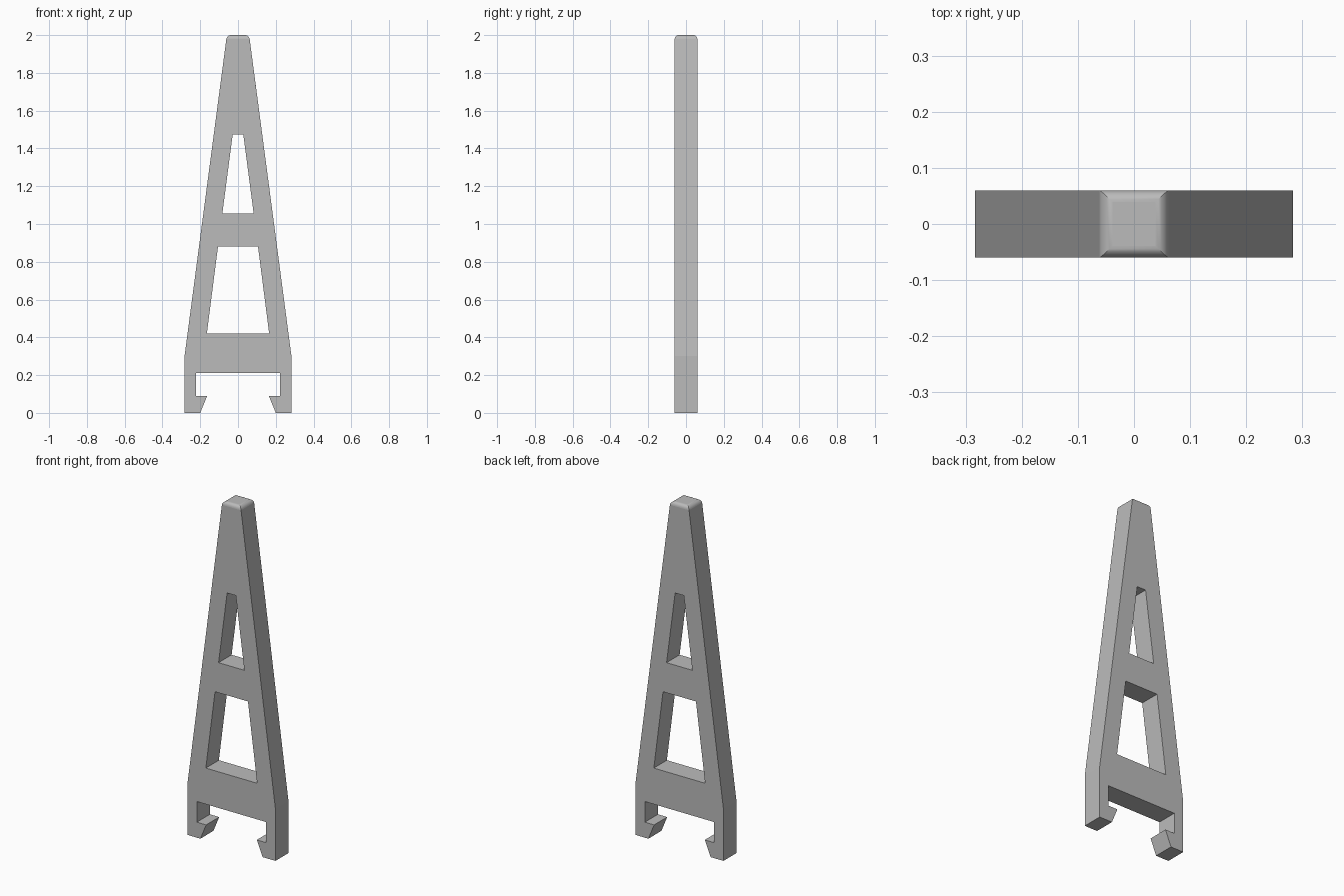
import bpy
import bmesh
import math

if "Cube" in bpy.data.objects:
    bpy.data.objects.remove(bpy.data.objects["Cube"], do_unlink=True)

HALF_DEPTH = 0.06

grey = bpy.data.materials.new("plain_grey")
grey.use_nodes = True
grey.diffuse_color = (0.5, 0.5, 0.5, 1)
grey.node_tree.nodes["Principled BSDF"].inputs["Base Color"].default_value = (0.5, 0.5, 0.5, 1)


def extruded(name, half_profile, half_depth, rounding=0):
    """Mirror a half outline (x, z) across x = 0 and extrude it along y."""
    outline = half_profile + [(-x, z) for x, z in reversed(half_profile)]
    bm = bmesh.new()
    face = bm.faces.new([bm.verts.new((x, -half_depth, z)) for x, z in outline])
    moved = bmesh.ops.extrude_face_region(bm, geom=[face])["geom"]
    for v in moved:
        if isinstance(v, bmesh.types.BMVert):
            v.co.y = half_depth
    bmesh.ops.recalc_face_normals(bm, faces=bm.faces)
    if rounding:
        top = max(v.co.z for v in bm.verts)
        edges = [e for e in bm.edges if all(v.co.z > top - 1e-4 for v in e.verts)]
        rounded = bmesh.ops.bevel(bm, geom=edges, offset=rounding, segments=6,
                                  profile=0.5, affect='EDGES')["faces"]
        for f in rounded:
            f.smooth = True
        for e in bm.edges:
            e.smooth = e.calc_face_angle(0) < math.radians(30)
    mesh = bpy.data.meshes.new(name)
    bm.to_mesh(mesh)
    bm.free()
    mesh.materials.append(grey)
    obj = bpy.data.objects.new(name, mesh)
    bpy.context.collection.objects.link(obj)
    return obj


# Tapered body with the two clip hooks at its foot
body = extruded("tapered_clip_body", [
    (0.059, 2.0), (0.283, 0.3), (0.283, 0.0), (0.2, 0.0),
    (0.163, 0.09), (0.223, 0.09), (0.223, 0.21)], HALF_DEPTH, rounding=0.021)

# Two tapered openings cut through the body
openings = {
    "lower_opening_cutter": [(0.165, 0.42), (0.106, 0.88)],
    "upper_opening_cutter": [(0.083, 1.055), (0.028, 1.475)],
}
bpy.context.view_layer.objects.active = body
for name, half in openings.items():
    cutter = extruded(name, half, HALF_DEPTH * 2)
    cutter.hide_render = True
    cut = body.modifiers.new(name, 'BOOLEAN')
    cut.operation = 'DIFFERENCE'
    cut.solver = 'EXACT'
    cut.object = cutter
    bpy.ops.object.modifier_apply(modifier=cut.name)
    bpy.data.objects.remove(cutter, do_unlink=True)
